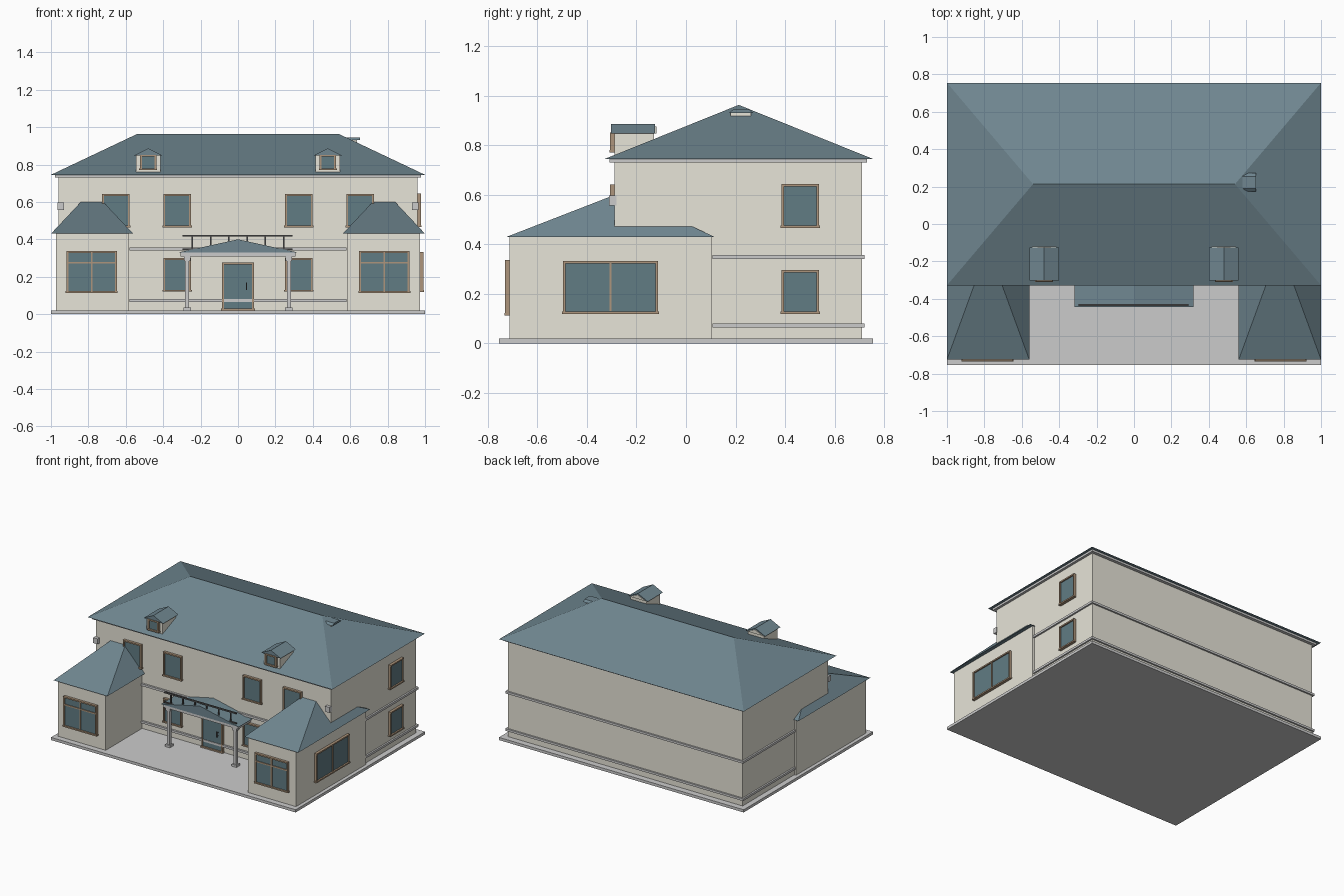
import bpy, bmesh
from math import radians
from mathutils import Matrix, Vector

if "Cube" in bpy.data.objects:
    bpy.data.objects.remove(bpy.data.objects["Cube"])


def material(name, rgb):
    m = bpy.data.materials.new(name)
    m.diffuse_color = (*rgb, 1)
    m.use_nodes = True
    m.node_tree.nodes["Principled BSDF"].inputs["Base Color"].default_value = m.diffuse_color
    return m


WALL = material("cream_wall", (0.80, 0.78, 0.69))
ROOF = material("slate_roof", (0.16, 0.24, 0.28))
GLASS = material("window_glass", (0.12, 0.20, 0.23))
FRAME = material("wood_frame", (0.42, 0.30, 0.20))
DARK = material("dark_metal", (0.10, 0.10, 0.10))


def finish(name, bm, mat, xf=None):
    if xf is not None:
        bm.transform(xf)
    bmesh.ops.recalc_face_normals(bm, faces=bm.faces[:])
    me = bpy.data.meshes.new(name)
    bm.to_mesh(me)
    bm.free()
    ob = bpy.data.objects.new(name, me)
    bpy.context.collection.objects.link(ob)
    if mat:
        me.materials.append(mat)
    return ob


def boxes(name, items, mat=None, xf=None):
    """One object from boxes given as (x0, x1, y0, y1, z0, z1)."""
    bm = bmesh.new()
    for x0, x1, y0, y1, z0, z1 in items:
        m = Matrix.Translation(((x0 + x1) / 2, (y0 + y1) / 2, (z0 + z1) / 2)) \
            @ Matrix.Diagonal((x1 - x0, y1 - y0, z1 - z0, 1))
        bmesh.ops.create_cube(bm, size=1, matrix=m)
    return finish(name, bm, mat)if xf is None else finish(name, bm, mat, xf)


def hip_roof(name, base, top, z0, z1, mat=ROOF):
    """Hull between a lower and an upper rectangle (x0, x1, y0, y1)."""
    bm = bmesh.new()
    pts = {(x, y, z) for r, z in ((base, z0), (top, z1)) for x in r[:2] for y in r[2:]}
    for p in sorted(pts):
        bm.verts.new(p)
    bmesh.ops.convex_hull(bm, input=bm.verts[:])
    bmesh.ops.dissolve_limit(bm, angle_limit=radians(0.5), verts=bm.verts[:], edges=bm.edges[:])
    return finish(name, bm, mat)


def gable_roof(name, x0, x1, y0, y1, z0, z1, mat=ROOF):
    xm = (x0 + x1) / 2
    return hip_roof(name, (x0, x1, y0, y1), (xm, xm, y0, y1), z0, z1, mat)


def window(name, loc, w, h, facing_right=False, uprights=(), bars=(), t=0.01, d=0.018):
    """Framed pane; loc is the bottom centre on the wall, bars are offsets from it."""
    xf = Matrix.Translation(loc)
    if facing_right:
        xf = xf @ Matrix.Rotation(radians(90), 4, 'Z')
    a = w / 2
    parts = [(-a, -a + t, -d, 0.005, 0, h), (a - t, a, -d, 0.005, 0, h),
             (-a - 0.004, a + 0.004, -d - 0.003, 0.005, -0.002, t - 0.002),
             (-a, a, -d - 0.001, 0.005, h - t, h)]
    parts += [(u - t / 2, u + t / 2, -d + 0.002, 0.005, t, h - t) for u in uprights]
    parts += [(-a + t, a - t, -d + 0.003, 0.005, b - t / 2, b + t / 2) for b in bars]
    boxes(name + "_frame", parts, FRAME, xf)
    boxes(name + "_pane", [(-a + t / 2, a - t / 2, -0.01, 0.004, t / 2, h - t / 2)], GLASS, xf)


# Ground slab and main block
boxes("base_slab", [(-1, 1, -0.755, 0.755, 0, 0.02)])
boxes("main_walls", [(-0.96, 0.96, -0.288, 0.71, 0.02, 0.735)], WALL)
boxes("eaves_fascia", [(-0.978, 0.978, -0.31, 0.732, 0.73, 0.745)])
hip_roof("main_roof", (-1, 1, -0.328, 0.755), (-0.54, 0.54, 0.213, 0.213), 0.745, 0.963)

# String courses: between the wings, then along sides and back
for name, z in (("lower_string_course", 0.064), ("upper_string_course", 0.34)):
    boxes(name, [(-0.58, 0.58, -0.302, -0.28, z, z + 0.016),
                 (-0.972, 0.972, 0.108, 0.722, z, z + 0.016)])

for s, side in ((-1, "left"), (1, "right")):
    def span(a, b):
        return tuple(sorted((s * a, s * b)))

    # Projecting wing with its hipped roof
    boxes(side + "_wing_walls", [(*span(0.582, 0.974), -0.713, 0.106, 0.02, 0.432)], WALL)
    hip_roof(side + "_wing_roof", (*span(0.56, 1.0), -0.725, 0.115),
             (*span(0.72, 0.84), -0.287, -0.25), 0.43, 0.6)
    window(side + "_wing_window", (s * 0.782, -0.713, 0.115), 0.27, 0.222,
           uprights=(0,), bars=(0.16,))

    # Front windows
    for x, z, floor in ((0.325, 0.122, "ground"), (0.325, 0.465, "upper_inner"),
                        (0.653, 0.465, "upper_outer")):
        window(f"{side}_{floor}_window", (s * x, -0.288, z), 0.148, 0.177)
    boxes(side + "_wall_lamp", [(*span(0.93, 0.965), -0.312, -0.28, 0.557, 0.597)])

    # Dormer
    boxes(side + "_dormer_walls", [(*span(0.415, 0.545), -0.288, -0.13, 0.75, 0.85)], WALL)
    x0, x1 = span(0.415, 0.545)
    gable_roof(side + "_dormer_gable", x0, x1, -0.286, -0.12, 0.848, 0.876, WALL)
    x0, x1 = span(0.4, 0.56)
    gable_roof(side + "_dormer_roof", x0, x1, -0.302, -0.125, 0.847, 0.886)
    window(side + "_dormer_window", (s * 0.48, -0.288, 0.772), 0.088, 0.08)

    # Porch column with foot and capital
    c, y = s * 0.272, -0.415
    boxes(side + "_porch_column",
          [(c - r, c + r, y - r, y + r, a, b) for r, a, b in
           ((0.02, 0.02, 0.036), (0.011, 0.036, 0.29), (0.017, 0.285, 0.312))])

# Right-hand side windows
window("side_wing_window", (0.974, -0.305, 0.12), 0.385, 0.212, True, uprights=(0,))
for z, floor in ((0.12, "ground"), (0.467, "upper")):
    window(f"side_{floor}_window", (0.96, 0.462, z), 0.152, 0.177, True)

# Front door with handle
window("front_door", (0, -0.288, 0.022), 0.172, 0.254)
boxes("door_handle", [(0.042, 0.048, -0.315, -0.308, 0.13, 0.17),
                      (0.042, 0.048, -0.31, -0.29, 0.135, 0.141),
                      (0.042, 0.048, -0.31, -0.29, 0.159, 0.165)], DARK)

# Porch canopy: beam, shallow gable and balcony rail
boxes("porch_beam", [(-0.308, 0.308, -0.438, -0.285, 0.308, 0.33)])
gable_roof("porch_roof", -0.318, 0.318, -0.445, -0.285, 0.33, 0.4)
boxes("porch_railing",
      [(-0.298, 0.292, -0.438, -0.428, 0.414, 0.424), (-0.298, 0.292, -0.438, -0.428, 0.342, 0.35)]
      + [(x - 0.004, x + 0.004, -0.437, -0.429, 0.345, 0.416)
         for x in (-0.245, -0.147, -0.049, 0.049, 0.147, 0.245)], DARK)

# Roof vent on the right hip
boxes("vent_stack", [(0.582, 0.635, 0.18, 0.262, 0.89, 0.93)], WALL)
hip_roof("vent_cap", (0.572, 0.652, 0.173, 0.272), (0.572, 0.652, 0.19, 0.255), 0.93, 0.944)
